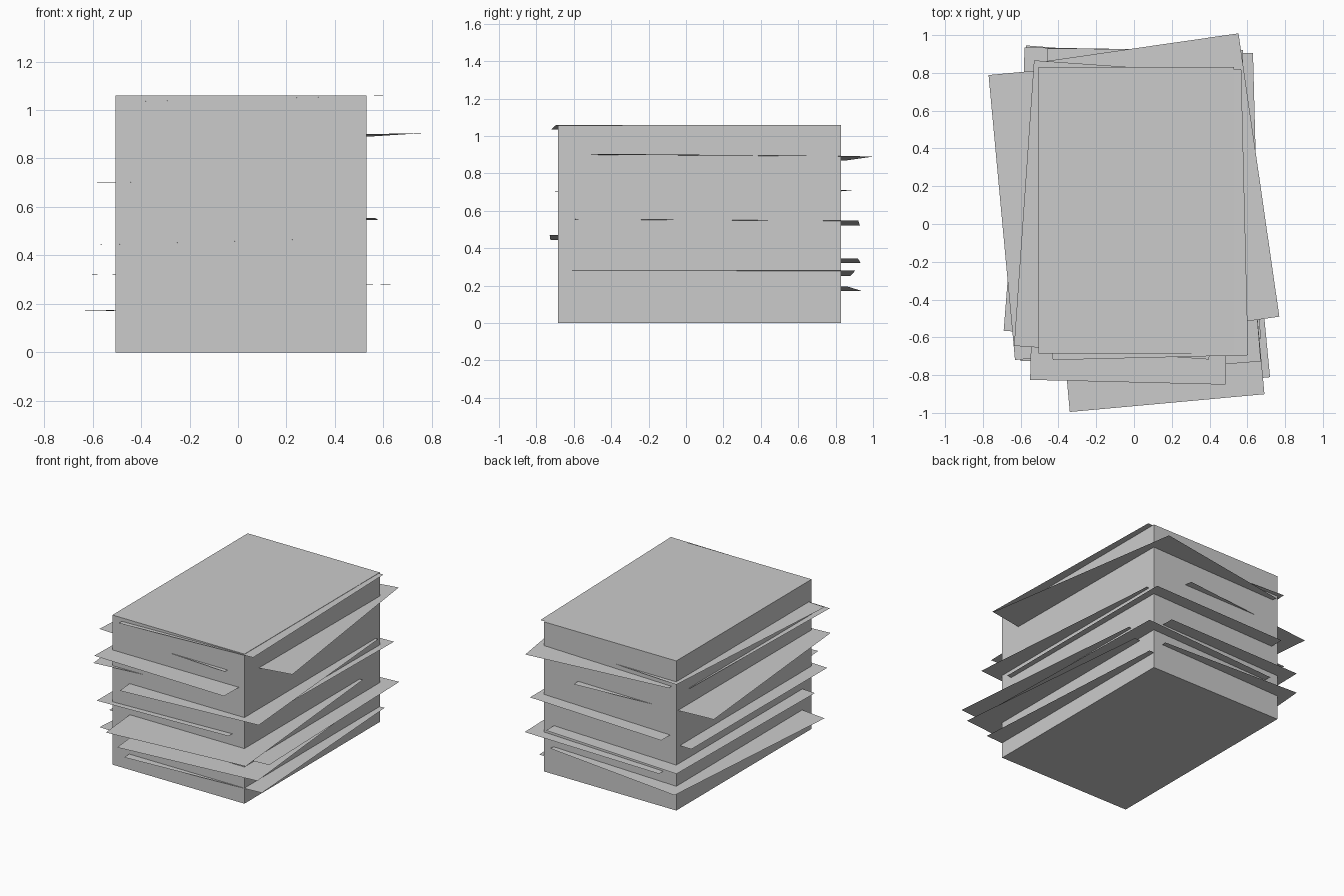
import bpy
from math import cos, sin, radians

if "Cube" in bpy.data.objects:
    bpy.data.objects.remove(bpy.data.objects["Cube"])

W, D = 1.035, 1.515          # page width and depth


def mesh_object(name, verts, faces):
    me = bpy.data.meshes.new(name)
    me.from_pydata(verts, [], faces)
    ob = bpy.data.objects.new(name, me)
    bpy.context.collection.objects.link(ob)
    return ob


# solid block of neatly stacked paper
bpy.ops.mesh.primitive_cube_add(size=1, location=(0.0125, 0.0725, 0.53))
block = bpy.context.object
block.name = "paper_block"
block.scale = (W, D, 1.06)


# single loose sheet: front-left corner, turn in degrees,
# heights of left and right edges, rise from front to back
def sheet(i, x, y, turn, zl, zr, rise=0.0):
    a = radians(turn)
    ux, uy = W * cos(a), W * sin(a)
    vx, vy = -D * sin(a), D * cos(a)
    mesh_object(f"loose_sheet_{i:02d}",
                [(x, y, zl), (x + ux, y + uy, zr),
                 (x + ux + vx, y + uy + vy, zr + rise),
                 (x + vx, y + vy, zl + rise)],
                [(0, 1, 2, 3)])


# loose sheets poking out, bottom to top
sheets = [
    (-.37, -.745, 3.6, .11, .11),
    (-.69, -.565, -4.5, .17, .195),
    (-.31, -.91, 5.5, .26, .26),
    (-.365, -.635, 1.5, .252, .282),
    (-.604, -.58, -.9, .32, .345),
    (-.34, -.995, 5.2, .39, .39),
    (-.60, -.725, -.2, .443, .47),
    (-.47, -.585, -.5, .53, .555, -.008),
    (-.36, -.81, 4.6, .61, .61),
    (-.63, -.72, 5.3, .70, .71),
    (-.55, -.825, -1.4, .813, .813),
    (-.255, -.638, 8.2, .884, .905, -.014),
    (-.635, -.645, -4.0, .912, .912),
    (-.43, -.72, 1.4, 1.035, 1.059),
]
for i, s in enumerate(sheets, 1):
    sheet(i, *s)
